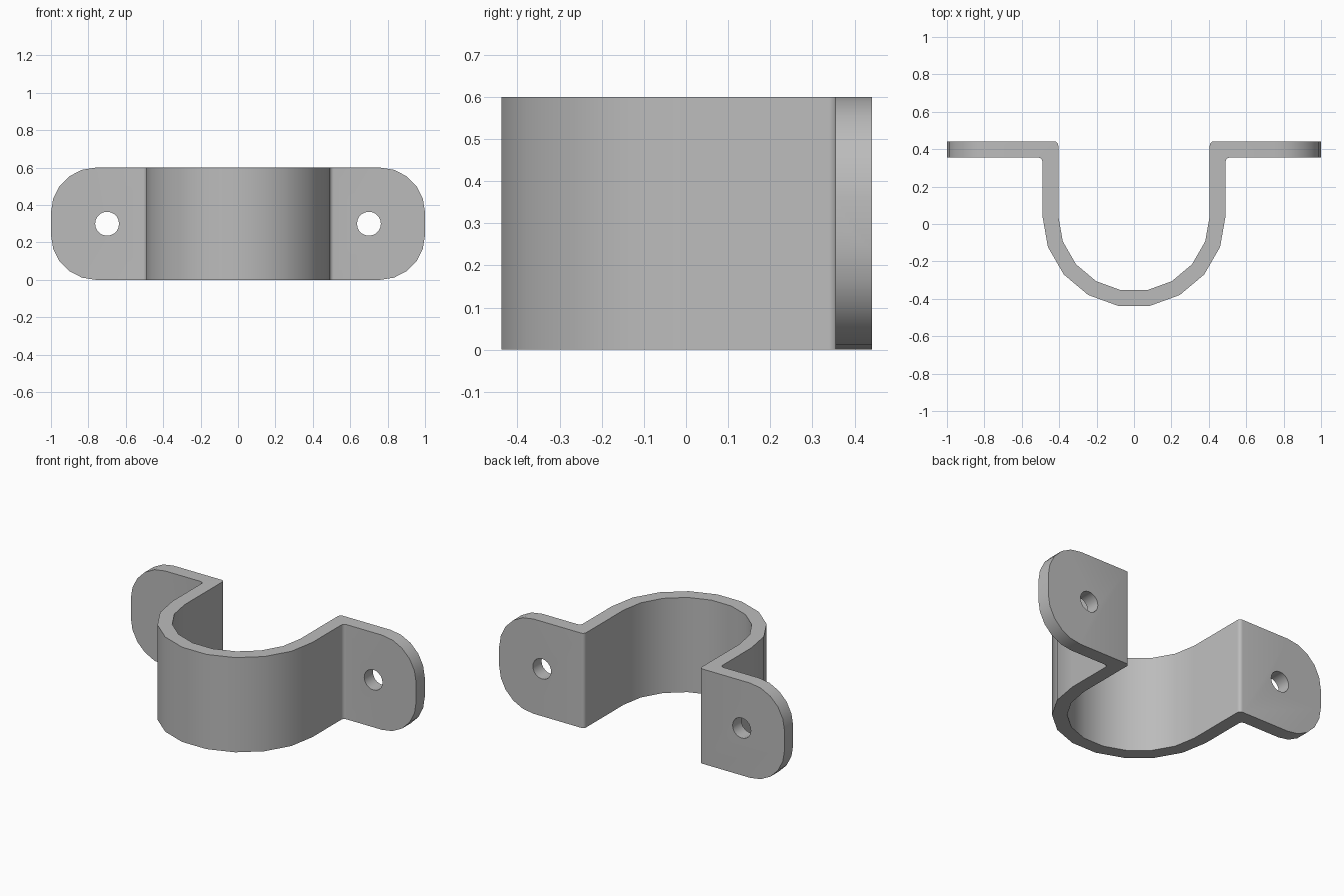
import bpy, bmesh
from math import radians, sin, cos
from mathutils import Vector, Matrix

cube = bpy.data.objects.get("Cube")
if cube:
    bpy.data.objects.remove(cube)

WIDTH = 0.6
R_OUT, R_IN, ARC_Y = 0.49, 0.405, 0.045
Y_FRONT, Y_BACK = 0.355, 0.442


def arc(cx, cy, r, start, end, steps):
    angles = [radians(start + (end - start) * i / steps) for i in range(steps + 1)]
    return [(cx + r * cos(a), cy + r * sin(a)) for a in angles]


def prism(name, outline, depth, matrix=Matrix()):
    """Extrude a closed 2D outline along its local z axis."""
    bm = bmesh.new()
    face = bm.faces.new([bm.verts.new((x, y, 0)) for x, y in outline])
    top = bmesh.ops.extrude_face_region(bm, geom=[face])["geom"]
    bmesh.ops.translate(bm, vec=Vector((0, 0, depth)),
                        verts=[v for v in top if isinstance(v, bmesh.types.BMVert)])
    bmesh.ops.recalc_face_normals(bm, faces=bm.faces)
    bm.transform(matrix)
    mesh = bpy.data.meshes.new(name)
    bm.to_mesh(mesh)
    bm.free()
    obj = bpy.data.objects.new(name, mesh)
    bpy.context.collection.objects.link(obj)
    return obj


def cut(target, cutter, operation):
    bpy.context.view_layer.objects.active = target
    mod = target.modifiers.new("cut", 'BOOLEAN')
    mod.object, mod.operation, mod.solver = cutter, operation, 'EXACT'
    bpy.ops.object.modifier_apply(modifier=mod.name)
    bpy.data.objects.remove(cutter)


# Strap cross-section: right half from the saddle bottom out to the tab and back
bend = 0.022
outer = arc(0, ARC_Y, R_OUT, -80, 0, 4)
outer += arc(R_OUT + bend, Y_FRONT - bend, bend, 180, 90, 4)
outer += [(1, Y_FRONT), (1, Y_BACK)]
inner = arc(R_IN + bend, Y_BACK - bend, bend, 90, 180, 4)
inner += arc(0, ARC_Y, R_IN, 0, -80, 4)
half = outer + inner
# Full outline: outer right, inner right, inner left, outer left
outline = half + [(-x, y) for x, y in reversed(half)]
strap = prism("pipe_strap", outline, WIDTH)

# Round the tab ends, then drill the screw holes
to_front = Matrix.Translation((0, 1, 0)) @ Matrix.Rotation(radians(90), 4, 'X')
r = 0.24
corners = [(1 - r, WIDTH - r, 0), (r - 1, WIDTH - r, 90), (r - 1, r, 180), (1 - r, r, 270)]
rounded = [p for cx, cz, a in corners for p in arc(cx, cz, r, a, a + 90, 5)]
cut(strap, prism("end_cutter", rounded, 2, to_front), 'INTERSECT')
for side in (-1, 1):
    hole = arc(side * 0.7, WIDTH / 2, 0.064, 0, 360, 20)[:-1]
    cut(strap, prism("hole_cutter", hole, 1, to_front), 'DIFFERENCE')

# Plain grey metal
grey = bpy.data.materials.new("grey_metal")
grey.use_nodes = True
grey.diffuse_color = (0.5, 0.5, 0.5, 1)
grey.node_tree.nodes["Principled BSDF"].inputs["Base Color"].default_value = (0.5, 0.5, 0.5, 1)
strap.data.materials.clear()
strap.data.materials.append(grey)

bpy.ops.object.select_all(action='DESELECT')
strap.select_set(True)
bpy.context.view_layer.objects.active = strap
bpy.ops.object.shade_smooth_by_angle(angle=radians(30))
